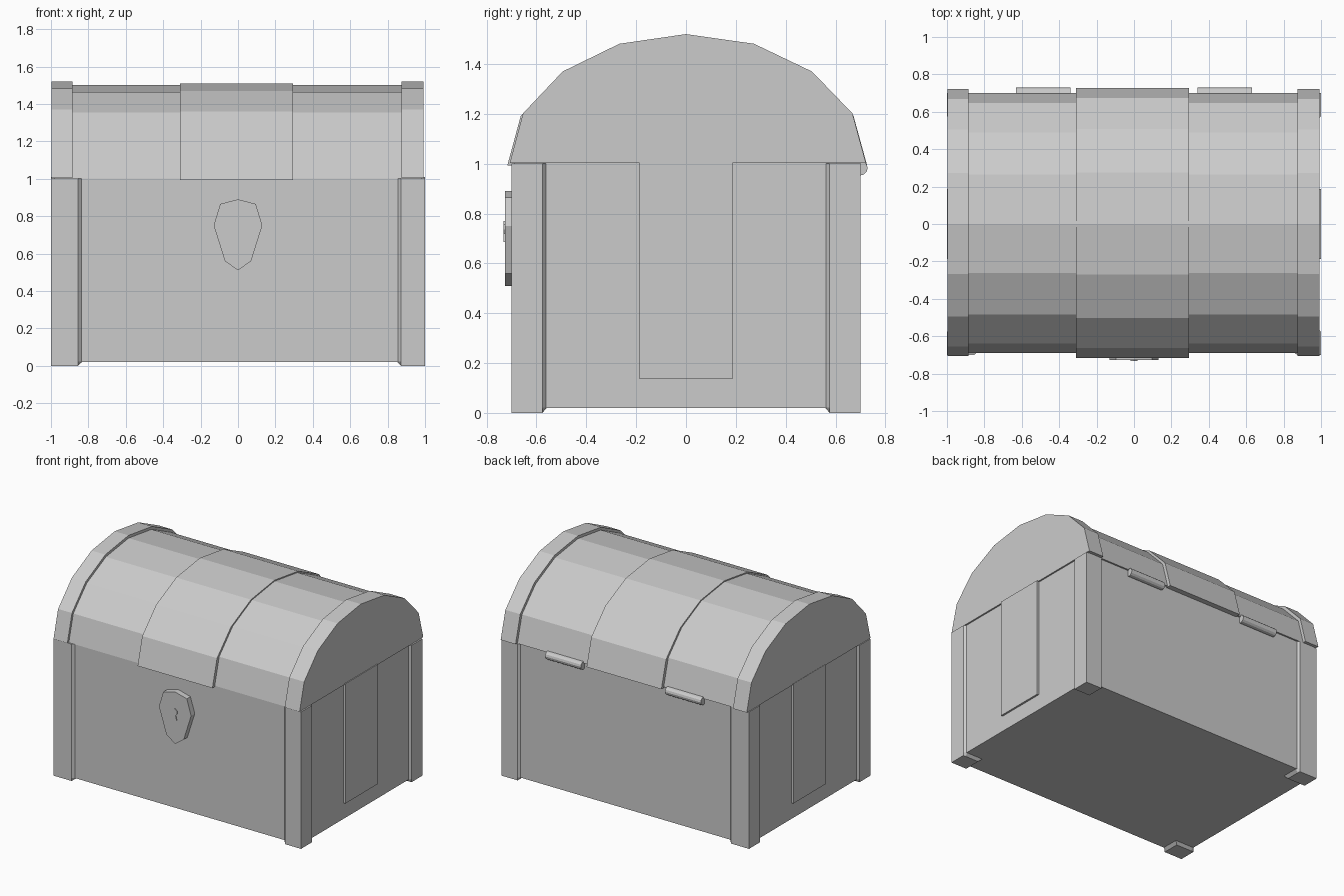
import bpy, bmesh, math

if "Cube" in bpy.data.objects:
    bpy.data.objects.remove(bpy.data.objects["Cube"])


def finish(name, bm):
    bmesh.ops.recalc_face_normals(bm, faces=bm.faces)
    me = bpy.data.meshes.new(name)
    bm.to_mesh(me)
    bm.free()
    ob = bpy.data.objects.new(name, me)
    bpy.context.collection.objects.link(ob)
    return ob


def loft(name, a, b):
    """Closed solid between two matching rings of points."""
    bm = bmesh.new()
    va = [bm.verts.new(p) for p in a]
    vb = [bm.verts.new(p) for p in b]
    n = len(a)
    bm.faces.new(va)
    bm.faces.new(vb)
    for i in range(n):
        j = (i + 1) % n
        bm.faces.new((va[i], va[j], vb[j], vb[i]))
    return finish(name, bm)


def box(name, x0, x1, y0, y1, z0, z1):
    ring = [(x0, y0), (x1, y0), (x1, y1), (x0, y1)]
    return loft(name, [(x, y, z0) for x, y in ring], [(x, y, z1) for x, y in ring])


# Chest body, slightly inset from the corner posts
box("chest_body", -0.985, 0.985, -0.685, 0.688, 0.02, 1.0)

# Corner posts with chamfered inner edges and short feet
for sx, xi, side in ((-1, 0.855, "left"), (1, 0.872, "right")):
    for sy, end in ((-1, "front"), (1, "back")):
        top = [(1, .7), (xi, .7), (xi - .023, .68), (xi - .023, .558), (.98, .558), (1, .576)]
        low = [(1, .7), (xi, .7), (xi, .68), (xi, .576), (.98, .576), (1, .576)]
        bm = bmesh.new()
        rings = [[bm.verts.new((sx * x, sy * y, z)) for x, y in prof]
                 for prof, z in ((low, 0), (top, .022), (top, 1.0))]
        bm.faces.new(rings[0])
        bm.faces.new(rings[2])
        for a, b in zip(rings, rings[1:]):
            for i in range(6):
                j = (i + 1) % 6
                bm.faces.new((a[i], a[j], b[j], b[i]))
        finish(f"corner_post_{end}_{side}", bm)

# Raised side panels
for s, side in ((-1, "left"), (1, "right")):
    box(f"side_panel_{side}", *sorted((s * 0.95, s * 0.999)), -0.187, 0.187, 0.135, 1.01)


# Faceted barrel lid and its three bands
def arch(name, x0, x1, front, back, base, top):
    unit = [(1, 0), (.925, .385), (.70, .71), (.378, .925), (0, 1)]
    pts = [(-u * front, base + v * (top - base)) for u, v in unit]
    pts += [(u * back, base + v * (top - base)) for u, v in unit[-2::-1]]
    return loft(name, [(x0, y, z) for y, z in pts], [(x1, y, z) for y, z in pts])


arch("lid", -0.98, 0.98, 0.69, 0.70, 1.0, 1.5)
arch("lid_band_left", -0.997, -0.885, 0.707, 0.722, 1.003, 1.52)
arch("lid_band_right", 0.873, 0.993, 0.707, 0.722, 1.003, 1.52)
arch("lid_band_middle", -0.31, 0.295, 0.717, 0.727, 0.993, 1.508)

# Back hinges
for s, side in ((-1, "left"), (1, "right")):
    ring = [(0.70 + .029 * math.cos(k * math.tau / 12), 0.982 + .029 * math.sin(k * math.tau / 12))
            for k in range(12)]
    c = s * 0.485
    loft(f"hinge_{side}", [(c - .145, y, z) for y, z in ring], [(c + .145, y, z) for y, z in ring])

# Shield-shaped lock plate
half = [(.095, .865), (.13, .75), (.07, .56)]
shield = [(0, .89)] + half + [(0, .51)] + [(-x, z) for x, z in half[::-1]]
loft("lock_plate", [(x, -.727, z) for x, z in shield], [(x, -.66, z) for x, z in shield])

# Small keyhole boss
key = [(0, .77), (.018, .755), (.018, .735), (.008, .72), (.016, .685)]
key += [(-x, z) for x, z in key[:0:-1]]
loft("keyhole", [(x, -.732, z) for x, z in key], [(x, -.70, z) for x, z in key])
